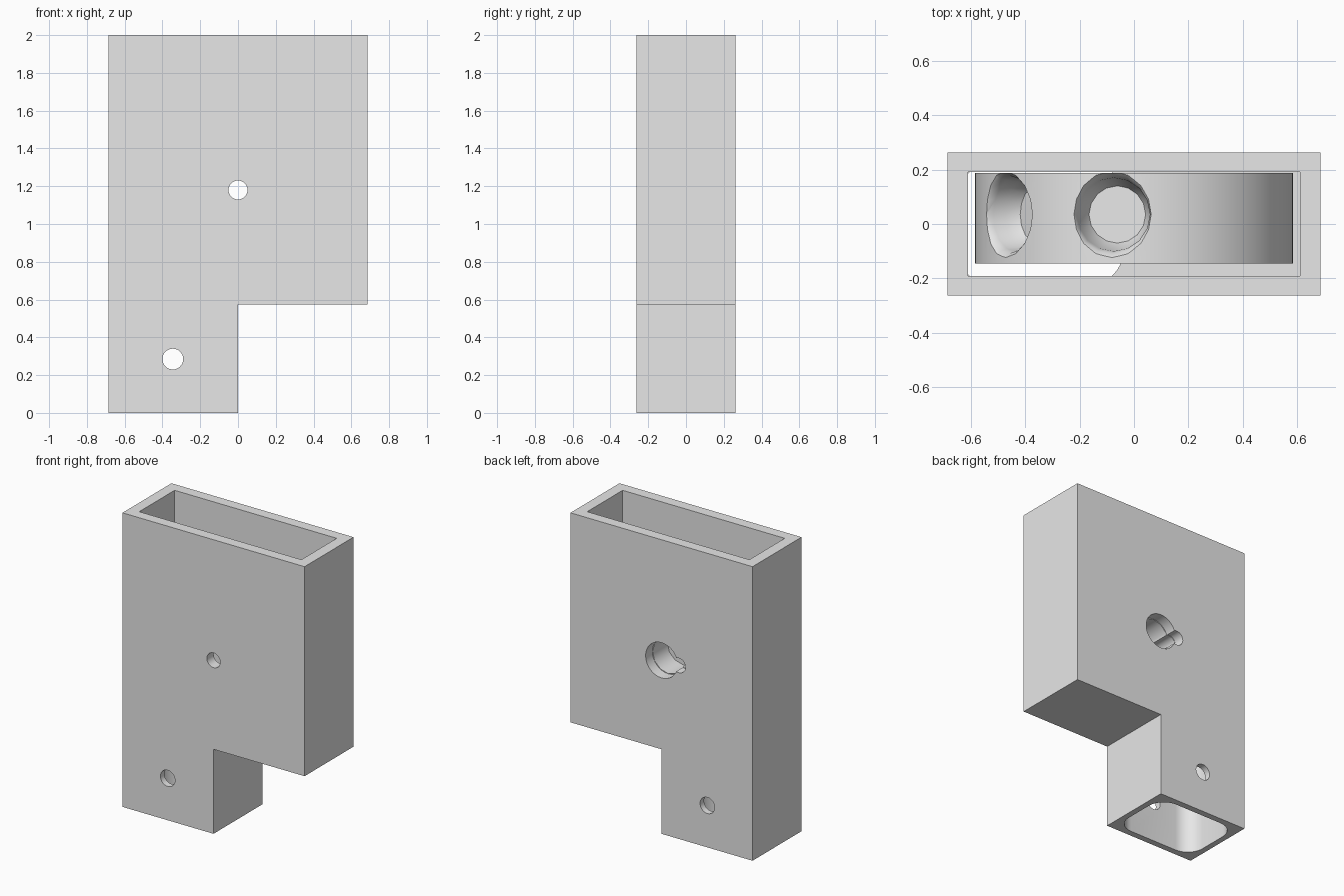
import bpy, bmesh, math
from mathutils import Matrix

old = bpy.data.objects.get("Cube")
if old:
    bpy.data.objects.remove(old, do_unlink=True)

GREY = (0.8, 0.8, 0.8, 1)
mat = bpy.data.materials.new("plain_grey")
mat.use_nodes = True
mat.diffuse_color = GREY
mat.node_tree.nodes["Principled BSDF"].inputs["Base Color"].default_value = GREY


def finish(bm, name):
    bmesh.ops.recalc_face_normals(bm, faces=bm.faces)
    mesh = bpy.data.meshes.new(name)
    bm.to_mesh(mesh)
    bm.free()
    ob = bpy.data.objects.new(name, mesh)
    bpy.context.collection.objects.link(ob)
    mesh.materials.append(mat)
    return ob


def prism(name, outline, lo, hi, axis="y"):
    """Extrude an (x, z) outline along y, or an (x, y) outline along z."""
    bm = bmesh.new()
    place = (lambda a, b, t: (a, t, b)) if axis == "y" else (lambda a, b, t: (a, b, t))
    face = bm.faces.new([bm.verts.new(place(a, b, lo)) for a, b in outline])
    out = bmesh.ops.extrude_face_region(bm, geom=[face])
    verts = [v for v in out["geom"] if isinstance(v, bmesh.types.BMVert)]
    bmesh.ops.translate(bm, verts=verts, vec=place(0, 0, hi - lo))
    return finish(bm, name)


def rect(x0, x1, y0, y1):
    return [(x0, y0), (x1, y0), (x1, y1), (x0, y1)]


def round_rect(x0, x1, y0, y1, r, steps=8):
    centres = [(x1 - r, y1 - r), (x0 + r, y1 - r), (x0 + r, y0 + r), (x1 - r, y0 + r)]
    return [(cx + r * math.cos((q + i / steps) * math.pi / 2),
             cy + r * math.sin((q + i / steps) * math.pi / 2))
            for q, (cx, cy) in enumerate(centres) for i in range(steps + 1)]


def disc(cx, cz, r, n):
    return [(cx + r * math.cos(math.tau * i / n), cz + r * math.sin(math.tau * i / n))
            for i in range(n)]


def lathe(name, profile, n, matrix):
    """Spin (radius, height) points round z; the ends are capped."""
    bm = bmesh.new()
    rings = [[bm.verts.new((x, y, h)) for x, y in disc(0, 0, r, n)] for r, h in profile]
    for a, b in zip(rings, rings[1:]):
        for i in range(n):
            bm.faces.new((a[i], a[(i + 1) % n], b[(i + 1) % n], b[i]))
    bm.faces.new(rings[0])
    bm.faces.new(rings[-1])
    bm.transform(matrix)
    return finish(bm, name)


def cut(target, cutter):
    mod = target.modifiers.new("cut", "BOOLEAN")
    mod.operation = "DIFFERENCE"
    mod.solver = "EXACT"
    mod.object = cutter
    bpy.ops.object.select_all(action="DESELECT")
    bpy.context.view_layer.objects.active = target
    target.select_set(True)
    bpy.ops.object.modifier_apply(modifier=mod.name)
    bpy.data.objects.remove(cutter, do_unlink=True)


def smooth(ob):
    bpy.ops.object.select_all(action="DESELECT")
    bpy.context.view_layer.objects.active = ob
    ob.select_set(True)
    bpy.ops.object.shade_smooth_by_angle(angle=math.radians(35))


W, D, STEP, AXLE = 0.685, 0.263, 0.575, 1.18

# Housing: tall box with an outlet leg on one side
housing = prism("housing", [(-W, 0), (0, 0), (0, STEP), (W, STEP), (W, 2), (-W, 2)], -D, D)
cut(housing, prism("cavity", rect(-0.61, 0.61, -0.19, 0.19), 0.592, 2.1, "z"))
cut(housing, prism("outlet", round_rect(-0.645, -0.04, -0.22, 0.22, 0.12), -0.1, 0.62, "z"))

# Axle hole in front, keyed hole behind, screw holes through the leg
cut(housing, prism("axle_hole", disc(0, AXLE, 0.05, 32), -0.4, 0))
cut(housing, prism("shaft_hole", disc(0, AXLE, 0.12, 32), 0, 0.4))
cut(housing, prism("key_hole", disc(-0.13, AXLE, 0.05, 24), 0, 0.4))
cut(housing, prism("screw_hole", disc(-0.345, 0.285, 0.055, 32), -0.4, 0.4))
smooth(housing)

# Dispensing wheel with a keyed socket in its back
wheel = prism("dispensing_wheel", disc(0, AXLE, 0.583, 96), -0.145, 0.188)
cut(wheel, prism("wheel_bore", disc(0, AXLE, 0.052, 32), -0.4, 0.4))
cut(wheel, prism("wheel_socket", disc(0, AXLE, 0.12, 12), 0.03, 0.4))
cut(wheel, prism("wheel_key", disc(-0.13, AXLE, 0.05, 12), 0.03, 0.4))

# Round pockets in the rim, with flared lips
POCKET = [(0.105, 0.44), (0.13, 0.49), (0.135, 0.54), (0.143, 0.565), (0.16, 0.585), (0.18, 0.62)]
for degrees in (-8, -54):
    turn = Matrix.Translation((0, 0.035, AXLE)) @ Matrix.Rotation(math.radians(degrees), 4, "Y")
    cut(wheel, lathe("pocket", POCKET, 16, turn))
smooth(wheel)
